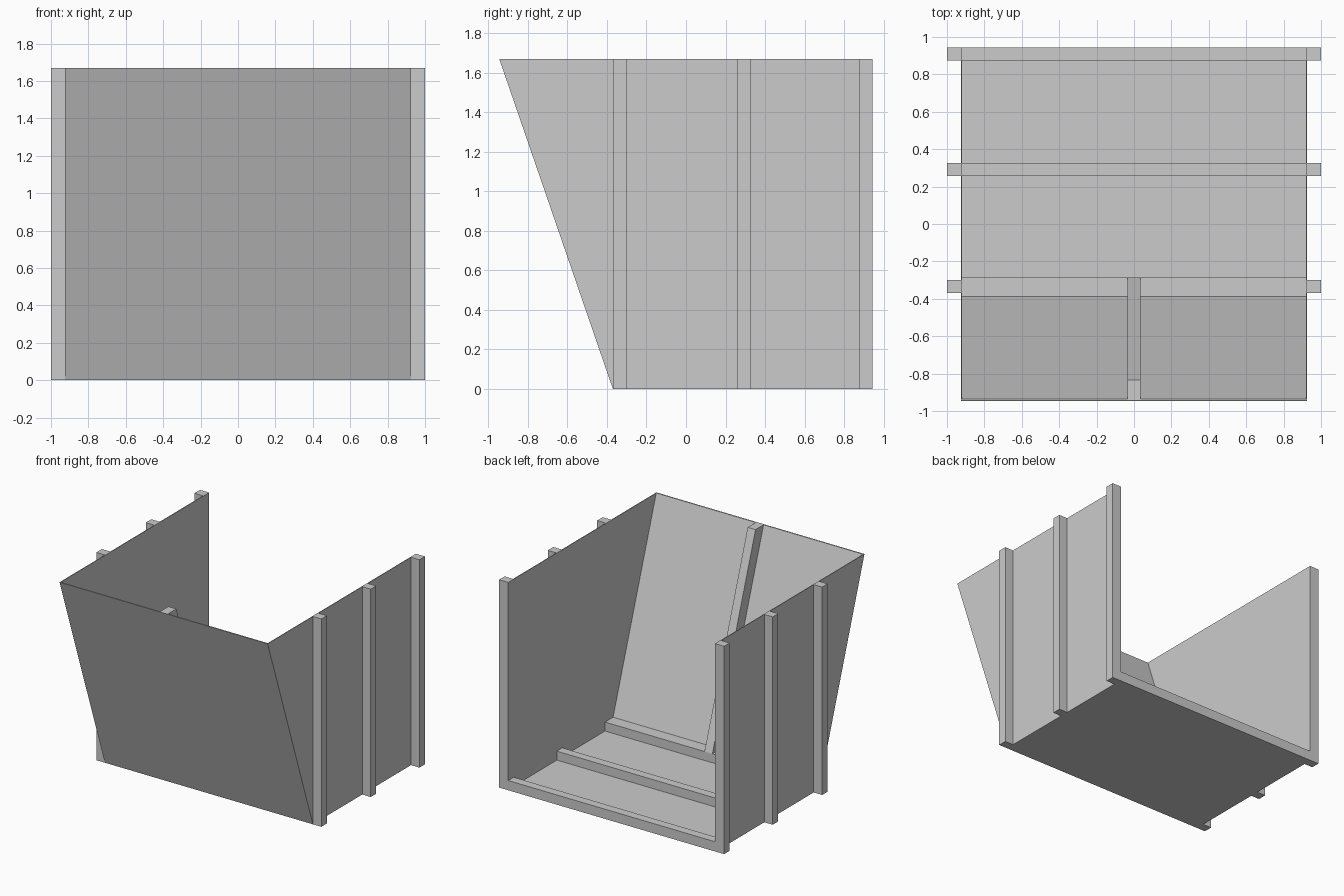
import bpy
import bmesh

cube = bpy.data.objects.get("Cube")
if cube:
    bpy.data.objects.remove(cube, do_unlink=True)

# Single plain grey for the whole bin
grey = bpy.data.materials.new("plain_grey")
grey.use_nodes = True
colour = (0.6, 0.6, 0.6, 1)
grey.diffuse_color = colour
grey.node_tree.nodes["Principled BSDF"].inputs["Base Color"].default_value = colour

HEIGHT = 1.67
WALL = 0.925       # outer face of the side sheets
SHEET = 0.006
RIB = 0.07
BACK = 0.945
FOOT = -0.37       # front edge of the floor
LIP = -0.945       # front edge at the top
RIB_TOP = 0.078


def slope(z):
    """Outer y of the leaning front at height z."""
    return FOOT + (LIP - FOOT) * z / HEIGHT


def prism(name, profile, x0, x1):
    """Extrude a (y, z) profile from x0 to x1."""
    bm = bmesh.new()
    face = bm.faces.new([bm.verts.new((x0, y, z)) for y, z in profile])
    moved = bmesh.ops.extrude_face_region(bm, geom=[face])["geom"]
    verts = [v for v in moved if isinstance(v, bmesh.types.BMVert)]
    bmesh.ops.translate(bm, verts=verts, vec=(x1 - x0, 0, 0))
    bmesh.ops.recalc_face_normals(bm, faces=bm.faces)
    mesh = bpy.data.meshes.new(name)
    bm.to_mesh(mesh)
    bm.free()
    mesh.materials.append(grey)
    obj = bpy.data.objects.new(name, mesh)
    bpy.context.collection.objects.link(obj)
    return obj


def rect(y0, y1, z0, z1):
    return [(y0, z0), (y1, z0), (y1, z1), (y0, z1)]


def leaning(inner, outer, z0):
    """Profile of a strip parallel to the leaning front."""
    return [(slope(z0) + inner, z0), (slope(z0) + outer, z0),
            (LIP + outer, HEIGHT), (LIP + inner, HEIGHT)]


# Floor and leaning front sheet
inside = WALL - SHEET
prism("floor", rect(FOOT, BACK, 0, SHEET), -WALL, WALL)
prism("front_panel", leaning(0, 0.01, 0), -WALL, WALL)

# Side sheets
side = [(FOOT, 0), (BACK, 0), (BACK, HEIGHT), (LIP, HEIGHT)]
for label, s in (("left", 1), ("right", -1)):
    prism(label + "_panel", side, s * inside, s * WALL)

# Outer posts and matching floor ribs
for label, y in (("front", FOOT), ("middle", 0.257), ("back", BACK - RIB)):
    for hand, s in (("left", 1), ("right", -1)):
        prism(f"{label}_{hand}_post", rect(y, y + RIB, 0, HEIGHT), s * WALL, s)
    if label == "front":
        profile = [(FOOT, 0), (-0.285, 0), (-0.285, RIB_TOP),
                   (slope(RIB_TOP) + 0.005, RIB_TOP)]
    else:
        profile = rect(y, y + RIB, 0.001, RIB_TOP)
    prism(label + "_floor_rib", profile, -inside, inside)

# Central stiffener inside the leaning front
prism("front_stiffener", leaning(0.01, 0.112, RIB_TOP), -RIB / 2, RIB / 2)
